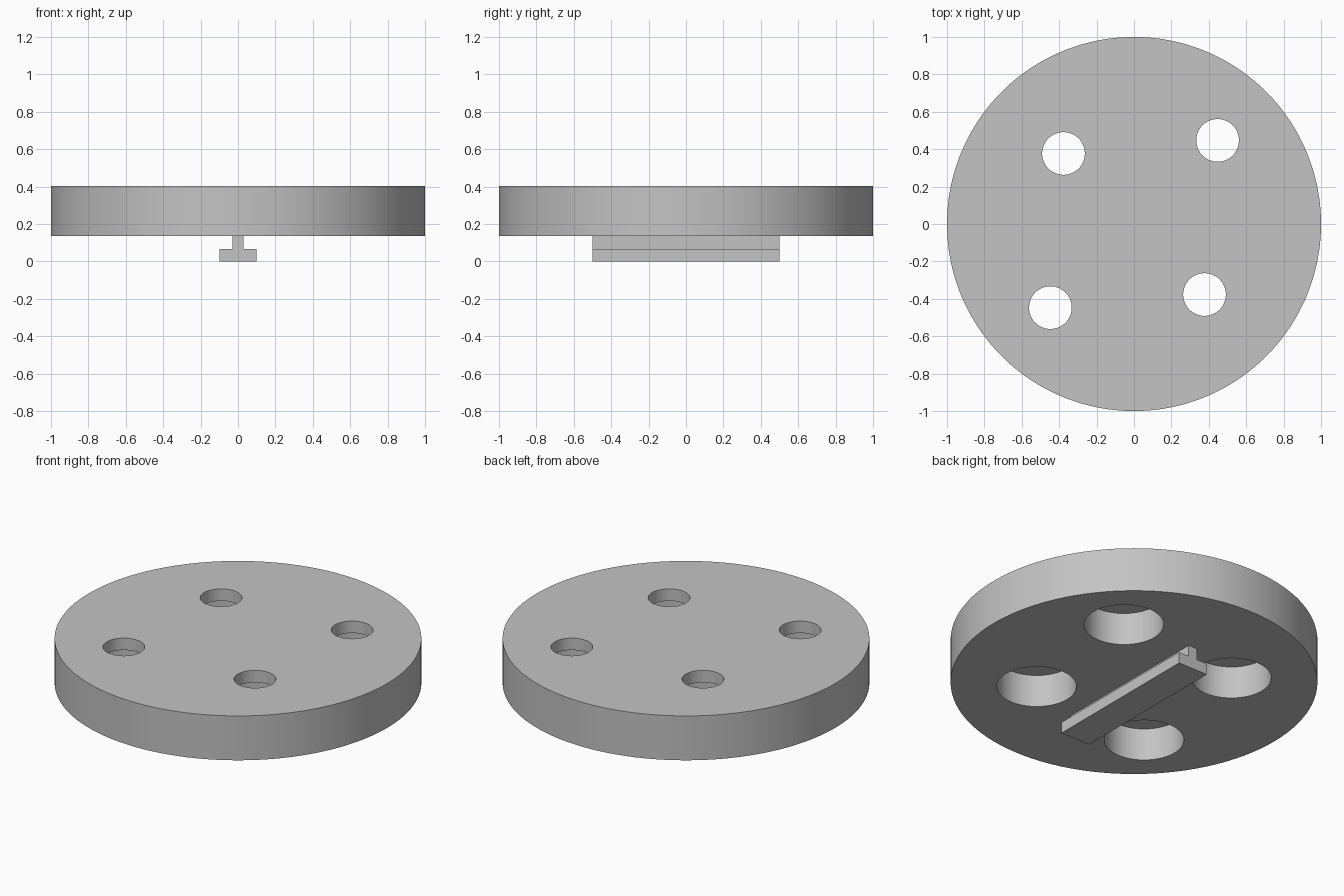
import bpy
import math

cube = bpy.data.objects.get("Cube")
if cube:
    bpy.data.objects.remove(cube, do_unlink=True)

# Plain grey finish for every part
grey = bpy.data.materials.new("plain_grey")
grey.use_nodes = True
colour = (0.55, 0.55, 0.55, 1)
grey.diffuse_color = colour
grey.node_tree.nodes["Principled BSDF"].inputs["Base Color"].default_value = colour

BASE, LEDGE, TOP = 0.135, 0.33, 0.402


def cylinder(name, radius, low, high, x=0, y=0, sides=128):
    bpy.ops.mesh.primitive_cylinder_add(
        vertices=sides, radius=radius, depth=high - low,
        location=(x, y, (low + high) / 2))
    obj = bpy.context.object
    obj.name = name
    obj.data.materials.append(grey)
    return obj


def cut(target, cutter):
    mod = target.modifiers.new(cutter.name, 'BOOLEAN')
    mod.operation = 'DIFFERENCE'
    mod.solver = 'EXACT'
    mod.object = cutter
    bpy.context.view_layer.objects.active = target
    bpy.ops.object.modifier_apply(modifier=mod.name)
    bpy.data.objects.remove(cutter, do_unlink=True)


# Round plate with four holes, each widened from below
plate = cylinder("round_plate", 1, BASE, TOP, sides=180)
near, far = 0.377, 0.447
for x, y in ((far, far), (-far, -far), (near, -near), (-near, near)):
    cut(plate, cylinder("counterbore", 0.217, BASE - 0.1, LEDGE, x, y, 96))
    cut(plate, cylinder("through_hole", 0.114, LEDGE - 0.1, TOP + 0.1, x, y, 96))

bpy.ops.object.select_all(action='DESELECT')
plate.select_set(True)
bpy.context.view_layer.objects.active = plate
bpy.ops.object.shade_smooth_by_angle(angle=math.radians(30))

# T-shaped rail under the plate: half profile mirrored, then extruded along y
half = [(0.03, BASE), (0.03, 0.067), (0.098, 0.067), (0.098, 0)]
profile = half + [(-x, z) for x, z in reversed(half)]
n = len(profile)
verts = [(x, y, z) for y in (-0.5, 0.5) for x, z in profile]
faces = [tuple(range(n)), tuple(reversed(range(n, 2 * n)))]
faces += [(i, i + n, (i + 1) % n + n, (i + 1) % n) for i in range(n)]
mesh = bpy.data.meshes.new("tee_rail")
mesh.from_pydata(verts, [], faces)
mesh.materials.append(grey)
rail = bpy.data.objects.new("tee_rail", mesh)
bpy.context.collection.objects.link(rail)
